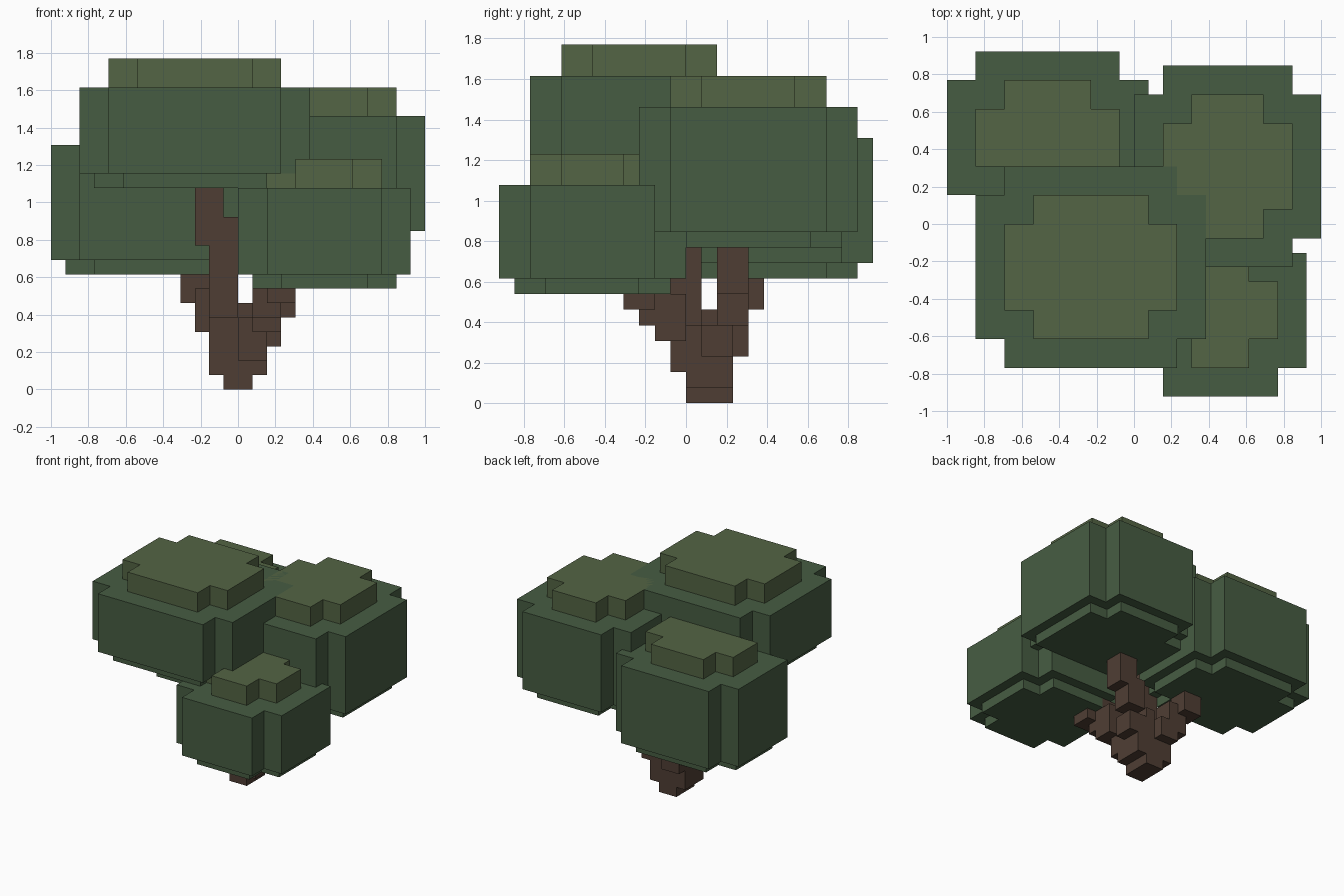
import bpy, bmesh
from mathutils import Vector

if "Cube" in bpy.data.objects:
    bpy.data.objects.remove(bpy.data.objects["Cube"])

U = 1 / 13  # size of one block


def material(name, rgb):
    m = bpy.data.materials.new(name)
    m.diffuse_color = (*rgb, 1)
    m.use_nodes = True
    m.node_tree.nodes["Principled BSDF"].inputs["Base Color"].default_value = m.diffuse_color
    return m


LEAF = material("leaf_green", (0.062, 0.108, 0.055))
TOP = material("leaf_light", (0.088, 0.128, 0.058))
BARK = material("bark_brown", (0.078, 0.048, 0.034))


def finish(name, bm, mat):
    bmesh.ops.recalc_face_normals(bm, faces=bm.faces)
    me = bpy.data.meshes.new(name)
    bm.to_mesh(me)
    bm.free()
    me.materials.append(mat)
    ob = bpy.data.objects.new(name, me)
    bpy.context.collection.objects.link(ob)


def tier(bm, x0, x1, y0, y1, z0, z1, inset):
    """Prism with a rectangular plan whose corners are notched by 2 blocks."""
    x0, x1, y0, y1 = x0 + inset, x1 - inset, y0 + inset, y1 - inset
    a, b, c, d = x0 + 2, x1 - 2, y0 + 2, y1 - 2
    plan = [(a, y0), (b, y0), (b, c), (x1, c), (x1, d), (b, d),
            (b, y1), (a, y1), (a, d), (x0, d), (x0, c), (a, c)]
    face = bm.faces.new([bm.verts.new((x * U, y * U, z0 * U)) for x, y in plan])
    up = bmesh.ops.extrude_face_region(bm, geom=[face])["geom"]
    bmesh.ops.translate(bm, vec=(0, 0, (z1 - z0) * U),
                        verts=[v for v in up if isinstance(v, bmesh.types.BMVert)])


# Leaf clumps: plan extent and body heights in blocks
clumps = {
    "front_left": (-11, 5, -10, 4, 15, 21),
    "back_left": (-13, 1, 0, 12, 9, 17),
    "back_right": (0, 13, -3, 11, 11, 19),
    "front_right": (0, 12, -12, 0, 8, 14),
}
for name, (x0, x1, y0, y1, z0, z1) in clumps.items():
    bm = bmesh.new()
    tier(bm, x0, x1, y0, y1, z0, z1, 0)
    tier(bm, x0, x1, y0, y1, z0 - 1, z0, 1)
    finish(name + "_leaves", bm, LEAF)
    bm = bmesh.new()
    tier(bm, x0, x1, y0, y1, z1, z1 + 2, 2)
    finish(name + "_leaf_cap", bm, TOP)

# Trunk and branches: boxes in blocks (x0, x1, y0, y1, z0, z1)
wood = [
    (-1, 1, 0, 3, 0, 1), (-2, 2, 0, 3, 1, 5), (0, 1, 1, 3, 5, 6),      # trunk
    (-2, 0, -1, 1, 5, 12), (-3, -1, -1, 1, 10, 15),                    # to front left
    (-2, 0, 2, 4, 3, 5), (-3, -1, 2, 4, 4, 7), (-4, -2, 3, 5, 6, 9),   # to back left
    (1, 3, 1, 3, 3, 5), (2, 4, 2, 4, 5, 8), (3, 5, 2, 4, 7, 11),       # to back right
    (0, 2, -1, 1, 2, 5), (1, 3, -2, 0, 4, 7), (1, 3, -3, -1, 5, 8),    # to front right
    (2, 4, -4, -2, 6, 8),
]
cells = {(x, y, z) for a, b, c, d, e, f in wood
         for x in range(a, b) for y in range(c, d) for z in range(e, f)}
bm = bmesh.new()
for cell in cells:
    for axis in range(3):
        for s in (0, 1):
            near = list(cell)
            near[axis] += 2 * s - 1
            if tuple(near) in cells:
                continue
            quad = []
            for p, q in ((0, 0), (1, 0), (1, 1), (0, 1)):
                v = Vector(cell)
                v[axis] += s
                v[(axis + 1) % 3] += p
                v[(axis + 2) % 3] += q
                quad.append(bm.verts.new(v * U))
            bm.faces.new(quad if s else quad[::-1])
bmesh.ops.remove_doubles(bm, verts=bm.verts, dist=1e-4)
bmesh.ops.dissolve_limit(bm, angle_limit=0.02, verts=bm.verts, edges=bm.edges)
finish("trunk", bm, BARK)
